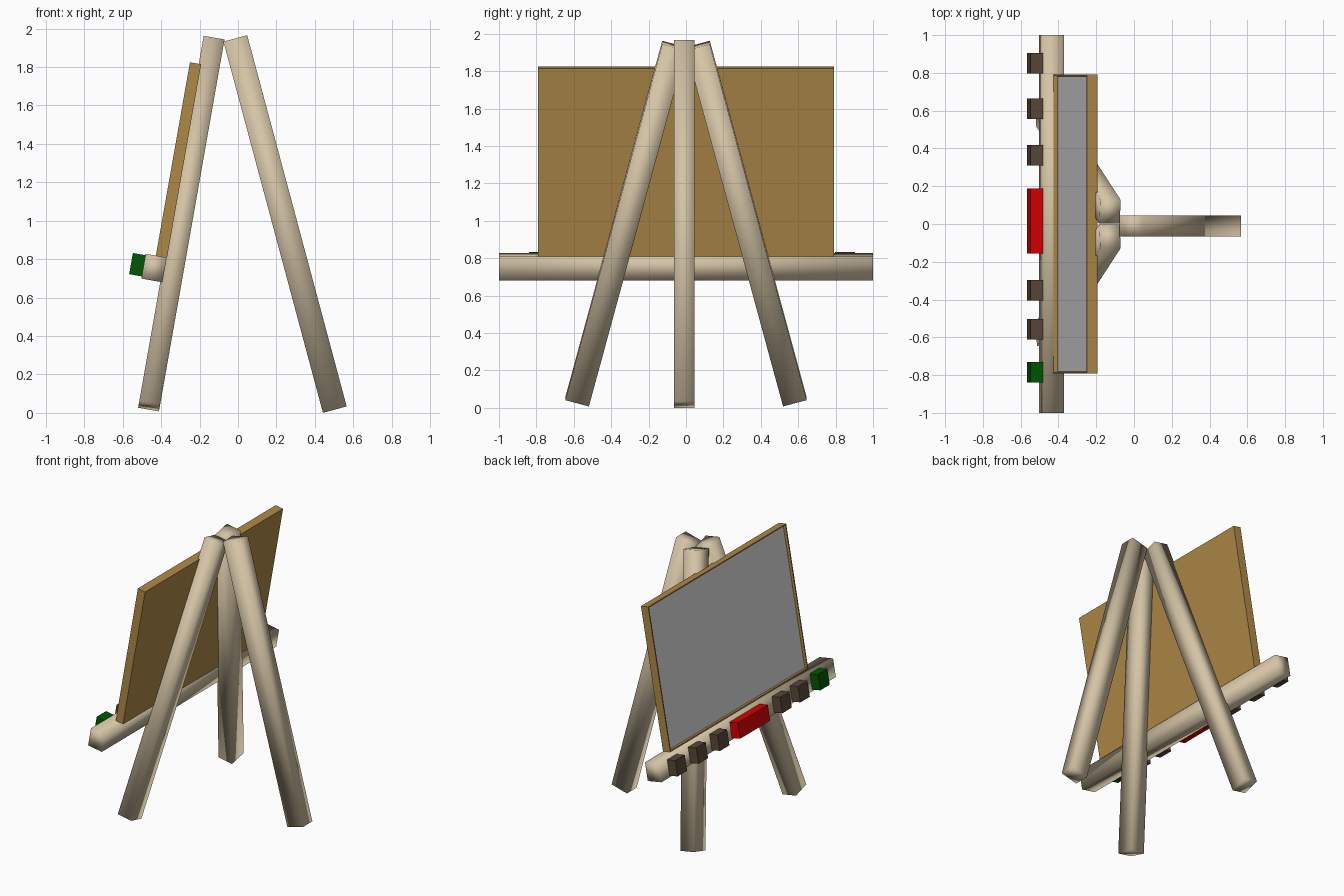
import bpy, bmesh
from math import radians
from mathutils import Matrix, Vector

if "Cube" in bpy.data.objects:
    bpy.data.objects.remove(bpy.data.objects["Cube"])


def material(name, rgb):
    m = bpy.data.materials.new(name)
    m.diffuse_color = (*rgb, 1)
    m.use_nodes = True
    m.node_tree.nodes["Principled BSDF"].inputs["Base Color"].default_value = m.diffuse_color
    return m


PALE = material("pale_wood", (0.66, 0.55, 0.38))
BROWN = material("brown_wood", (0.43, 0.25, 0.064))
GREY = material("slate_grey", (0.71, 0.71, 0.71))
DARK = material("dark_brown", (0.10, 0.063, 0.041))
RED = material("red", (0.70, 0.0, 0.001))
GREEN = material("green", (0.0, 0.095, 0.001))


def box(name, size, matrix, mats, smooth=False, recess=None):
    """Box of given size; recess=(border, depth) sinks a panel into its -x face."""
    bm = bmesh.new()
    bmesh.ops.create_cube(bm, size=1)
    bmesh.ops.scale(bm, vec=size, verts=bm.verts)
    if recess:
        bm.normal_update()
        face = min(bm.faces, key=lambda f: f.calc_center_median().x)
        border, depth = recess
        bmesh.ops.inset_region(bm, faces=[face], thickness=border)
        # second inset keeps upright walls around the sunken panel
        bmesh.ops.inset_region(bm, faces=[face], thickness=0.0005)
        bmesh.ops.translate(bm, verts=face.verts, vec=(depth, 0, 0))
        face.material_index = 1
    for f in bm.faces:
        f.smooth = smooth
    mesh = bpy.data.meshes.new(name)
    bm.to_mesh(mesh)
    bm.free()
    for m in mats:
        mesh.materials.append(m)
    ob = bpy.data.objects.new(name, mesh)
    ob.matrix_world = matrix
    bpy.context.collection.objects.link(ob)
    return ob


def rot(deg, axis):
    return Matrix.Rotation(radians(deg), 4, axis)


# Three square legs: softly shaded beams
for side, label in ((1, "left"), (-1, "right")):
    m = Matrix.Translation((-0.295, side * 0.323, 0.985)) @ rot(10, 'Y') @ rot(15 * side, 'X')
    box("front_leg_" + label, (0.11, 0.13, 2.0), m, [PALE], smooth=True)
box("back_leg", (0.128, 0.11, 2.0),
    Matrix.Translation((0.245, -0.01, 0.983)) @ rot(-15, 'Y'), [PALE], smooth=True)

# Everything on the leaning front is placed relative to the crossbar
LEAN = Matrix.Translation((-0.4375, 0, 0.756)) @ rot(10, 'Y')


def leaning(x, y, z):
    return LEAN @ Matrix.Translation(Vector((x, y, z)))


box("crossbar", (0.111, 2.0, 0.131), leaning(0.001, 0, -0.002), [PALE], smooth=True)

# Board with a thin rim around the sunken writing surface
box("board", (0.059, 1.582, 1.022), leaning(0.0285, 0, 0.574),
    [BROWN, GREY], recess=(0.012, 0.02))

# Row of blocks on the crossbar: centre, width, colour
blocks = [(0.85, 0.108, DARK), (0.61, 0.108, DARK), (0.365, 0.108, DARK),
          (0.016, 0.344, RED),
          (-0.35, 0.108, DARK), (-0.557, 0.108, DARK), (-0.785, 0.108, GREEN)]
for i, (y, width, mat) in enumerate(blocks):
    box(f"tray_block_{i + 1}", (0.07, width, 0.112), leaning(-0.086, y, 0), [mat])
